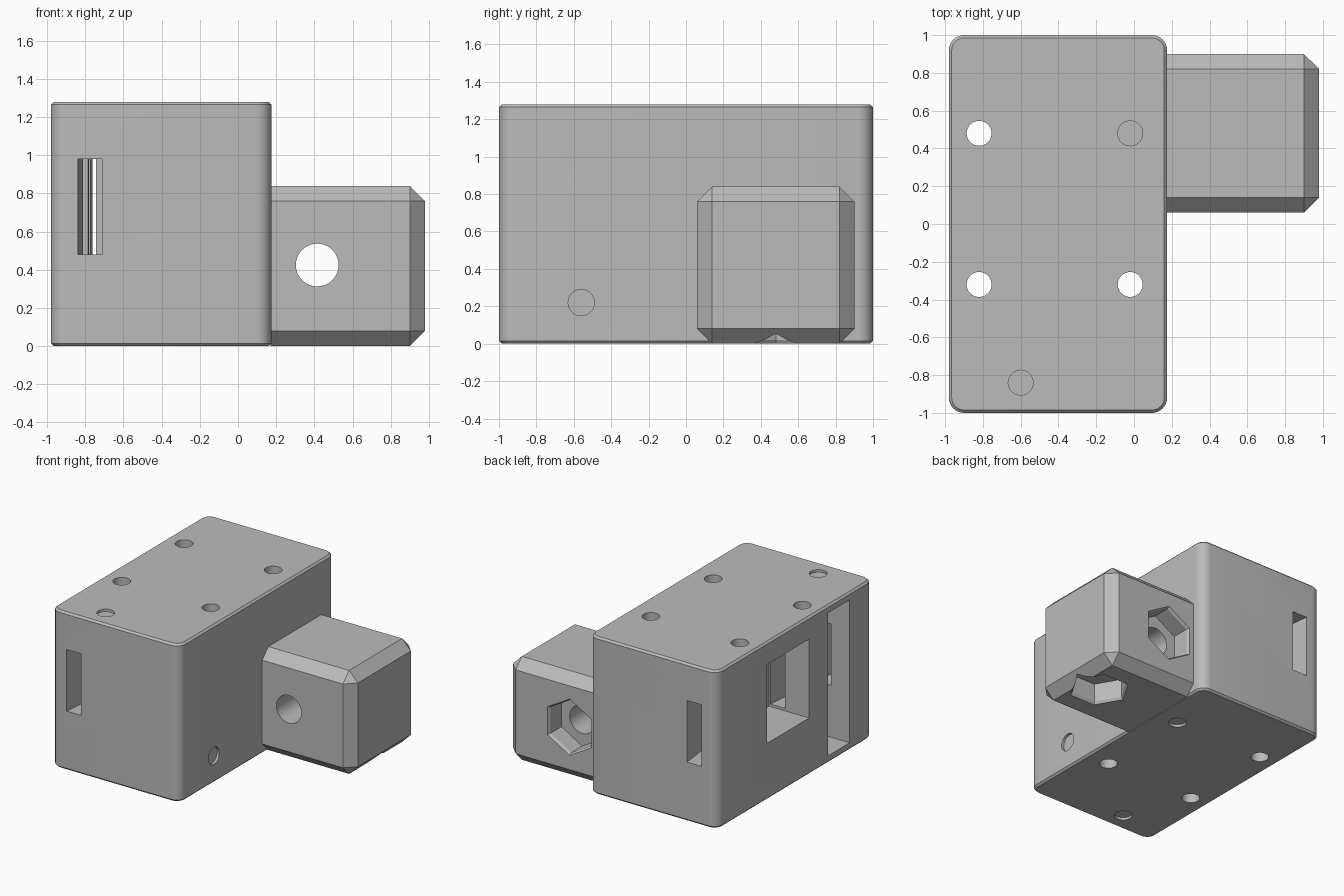
import bpy, bmesh
from math import pi
from mathutils import Matrix, Vector

old = bpy.data.objects.get("Cube")
if old:
    bpy.data.objects.remove(old)

grey = bpy.data.materials.new("plain grey")
grey.use_nodes = True
colour = (0.5, 0.5, 0.5, 1)
grey.diffuse_color = colour
grey.node_tree.nodes["Principled BSDF"].inputs["Base Color"].default_value = colour


def finish(name, bm):
    bmesh.ops.recalc_face_normals(bm, faces=bm.faces)
    mesh = bpy.data.meshes.new(name)
    bm.to_mesh(mesh)
    bm.free()
    mesh.materials.append(grey)
    obj = bpy.data.objects.new(name, mesh)
    bpy.context.collection.objects.link(obj)
    return obj


def box_bm(low, high):
    low, high = Vector(low), Vector(high)
    bm = bmesh.new()
    bmesh.ops.create_cube(bm, size=1)
    for v in bm.verts:
        v.co = (low + high) / 2 + v.co * (high - low)
    return bm


def box(low, high):
    return finish("box_cutter", box_bm(low, high))


def drill(start, axis, length, r1, r2=None, sides=40, twist=0):
    """Cylinder or cone cutter running from start along an axis."""
    direction = Vector(axis).normalized()
    bm = bmesh.new()
    bmesh.ops.create_cone(bm, cap_ends=True, segments=sides, radius1=r1,
                          radius2=r1 if r2 is None else r2, depth=length)
    turn = direction.to_track_quat('Z', 'Y').to_matrix().to_4x4()
    middle = Vector(start) + direction * length / 2
    bm.transform(Matrix.Translation(middle) @ turn @ Matrix.Rotation(twist, 4, 'Z'))
    return finish("drill_cutter", bm)


def prism(outline, z0, z1):
    bm = bmesh.new()
    face = bm.faces.new([bm.verts.new((x, y, z0)) for x, y in outline])
    up = bmesh.ops.extrude_face_region(bm, geom=[face])["geom"]
    bmesh.ops.translate(bm, vec=(0, 0, z1 - z0),
                        verts=[g for g in up if isinstance(g, bmesh.types.BMVert)])
    return finish("channel_cutter", bm)


def cut(target, cutters):
    for cutter in cutters:
        cutter.hide_render = True
        mod = target.modifiers.new("cut", 'BOOLEAN')
        mod.operation, mod.solver, mod.object = 'DIFFERENCE', 'EXACT', cutter
        bpy.context.view_layer.objects.active = target
        bpy.ops.object.modifier_apply(modifier=mod.name)
        bpy.data.objects.remove(cutter)


def smooth(obj):
    bpy.ops.object.select_all(action='DESELECT')
    obj.select_set(True)
    bpy.context.view_layer.objects.active = obj
    bpy.ops.object.shade_smooth_by_angle(angle=pi / 7)


H = 1.28
UP, DOWN = (0, 0, 1), (0, 0, -1)

# Main body: rounded upright corners, thin chamfer on top and bottom rims
bm = box_bm((-0.98, -1, 0), (0.175, 1, H))
upright = [e for e in bm.edges if abs(e.verts[0].co.z - e.verts[1].co.z) > 1]
bmesh.ops.bevel(bm, geom=upright, offset=0.08, segments=8, profile=0.5, affect='EDGES')
rims = [e for e in bm.edges if abs(e.verts[0].co.z - e.verts[1].co.z) < 0.01]
bmesh.ops.bevel(bm, geom=rims, offset=0.015, segments=1, affect='EDGES')
body = finish("main_body", bm)

# Four upright bolt holes with chamfered mouths
for x in (-0.82, -0.02):
    for y in (0.48, -0.32):
        cut(body, [drill((x, y, -0.1), UP, 1.5, 0.066),
                   drill((x, y, H + 0.01), DOWN, 0.03, 0.09, 0.066),
                   drill((x, y, -0.01), UP, 0.03, 0.09, 0.066)])

# Wider stepped hole near the front
x, y = -0.6, -0.84
cut(body, [drill((x, y, -0.1), UP, 1.5, 0.066),
           drill((x, y, H + 0.1), DOWN, 0.3, 0.082),
           drill((x, y, -0.1), UP, 0.3, 0.082),
           drill((x, y, H + 0.01), DOWN, 0.03, 0.105, 0.082),
           drill((x, y, -0.01), UP, 0.03, 0.105, 0.082)])

# Counterbored cross holes and the tall slot they open into
cut(body, [box((-1.1, -0.7, 0.06), (-0.72, -0.42, 1.22))])
for z in (1.07, 0.22):
    cut(body, [drill((-1.1, -0.56, z), (1, 0, 0), 1.5, 0.07),
               drill((0.275, -0.56, z), (-1, 0, 0), 0.4, 0.12),
               drill((0.185, -0.56, z), (-1, 0, 0), 0.03, 0.145, 0.12)])

# Side window, with slanted strap channels reaching it from both ends
cut(body, [box((-1.1, -0.18, 0.46), (-0.62, 0.36, 1.1))])
for end, inner in ((-1, -0.15), (1, 0.33)):
    outline = [(-0.84, end * 1.01), (-0.71, end * 1.01), (-0.63, inner), (-0.76, inner)]
    cut(body, [prism(outline, 0.48, 0.98)])
smooth(body)

# Post standing inside the window
post = finish("window_post", box_bm((-0.745, 0.03, 0.46), (-0.62, 0.15, 1.1)))

# Side block: chamfered everywhere except where it meets the body
bm = box_bm((0.17, 0.06, 0), (0.98, 0.9, 0.84))
edges = [e for e in bm.edges if max(v.co.x for v in e.verts) > 0.5]
bmesh.ops.bevel(bm, geom=edges, offset=0.08, segments=1, affect='EDGES')
block = finish("side_block", bm)

# Horizontal bolt hole with a hexagonal nut pocket at the back
cut(block, [drill((0.415, 0, 0.425), (0, 1, 0), 1, 0.112),
            drill((0.415, 1, 0.425), (0, -1, 0), 0.26, 0.215, sides=6),
            drill((0.415, 0.91, 0.425), (0, -1, 0), 0.03, 0.235, 0.215, sides=6)])

# Upright bolt hole, closed by a thin web above a nut pocket underneath
cut(block, [drill((0.74, 0.48, 0.9), DOWN, 0.7, 0.112),
            drill((0.74, 0.48, -0.1), UP, 0.27, 0.215, sides=6, twist=pi / 2),
            drill((0.74, 0.48, -0.01), UP, 0.03, 0.235, 0.215, sides=6, twist=pi / 2)])
smooth(block)
